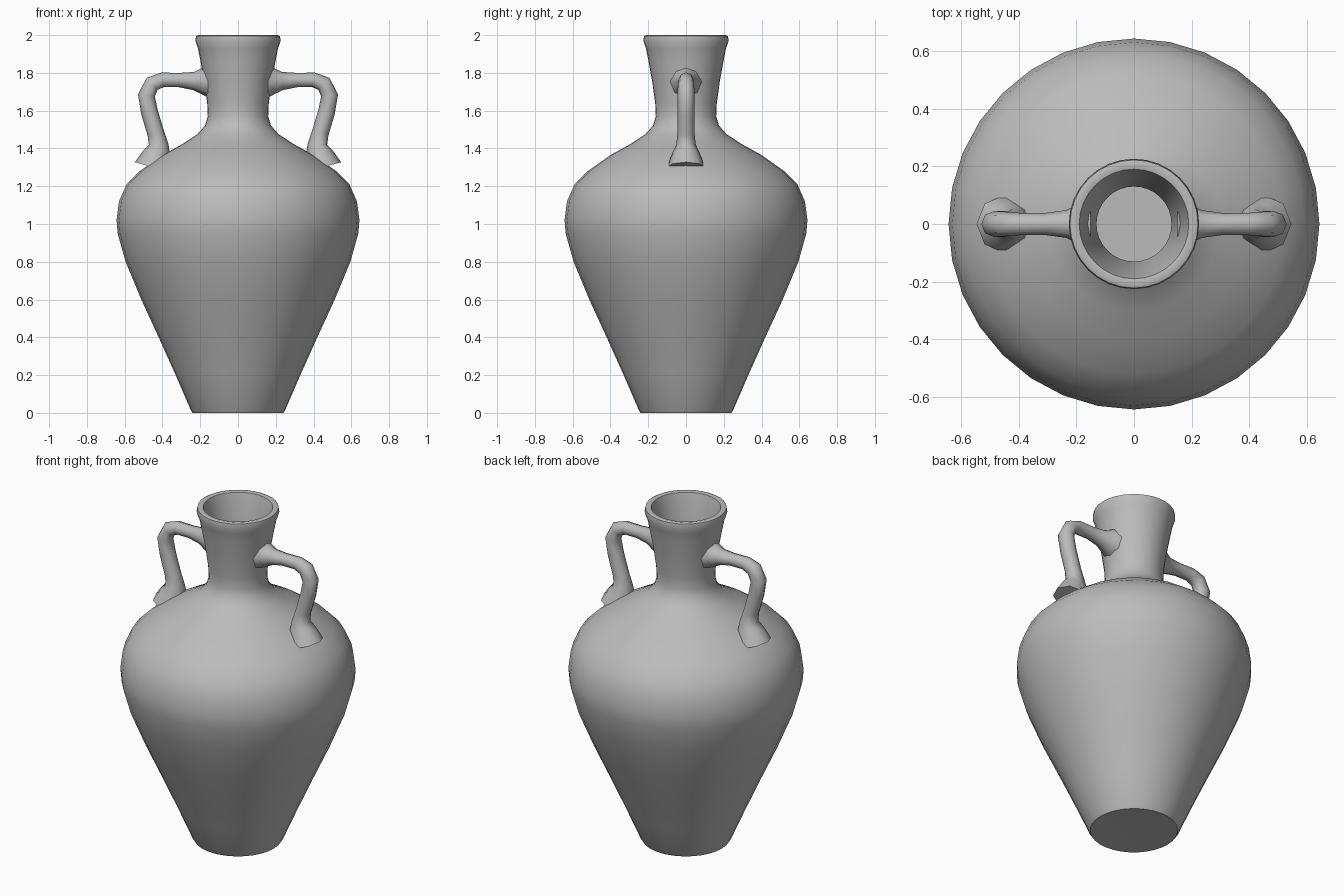
import bpy
import math

cube = bpy.data.objects.get("Cube")
if cube:
    bpy.data.objects.remove(cube)

clay = bpy.data.materials.new("grey clay")
clay.use_nodes = True
COLOR = (0.5, 0.5, 0.5, 1)
clay.diffuse_color = COLOR
clay.node_tree.nodes["Principled BSDF"].inputs["Base Color"].default_value = COLOR


def lathe(name, profile, sides):
    """Spin a (radius, height) profile that starts and ends on the axis."""
    verts, rings, faces = [], [], []
    for r, z in profile:
        count = sides if r > 0 else 1
        rings.append([len(verts) + i for i in range(count)])
        for i in range(count):
            a = math.tau * i / sides
            verts.append((r * math.cos(a), r * math.sin(a), z))
    for low, high in zip(rings, rings[1:]):
        for i in range(sides):
            j = (i + 1) % sides
            if len(low) == 1:
                faces.append((low[0], high[j], high[i]))
            elif len(high) == 1:
                faces.append((low[i], low[j], high[0]))
            else:
                faces.append((low[i], low[j], high[j], high[i]))
    mesh = bpy.data.meshes.new(name)
    mesh.from_pydata(verts, [], faces)
    obj = bpy.data.objects.new(name, mesh)
    bpy.context.collection.objects.link(obj)
    return obj


def finish(obj, angle):
    obj.data.materials.append(clay)
    bpy.ops.object.select_all(action="DESELECT")
    obj.select_set(True)
    bpy.context.view_layer.objects.active = obj
    bpy.ops.object.shade_smooth_by_angle(angle=math.radians(angle))


# Hollow jar: foot, belly, shoulder, neck and lip, then back down inside
outside = [(0, 0.01), (0.24, 0), (0.25, 0.015), (0.33, 0.2), (0.42, 0.4),
           (0.512, 0.6), (0.595, 0.8), (0.637, 0.95), (0.643, 1.02),
           (0.63, 1.12), (0.59, 1.21), (0.52, 1.28), (0.40, 1.365),
           (0.30, 1.42), (0.215, 1.475), (0.175, 1.52), (0.16, 1.57),
           (0.163, 1.64), (0.18, 1.76), (0.2, 1.87), (0.212, 1.93),
           (0.226, 1.97), (0.222, 1.995), (0.21, 2.0)]
inside = [(0.19, 1.995), (0.178, 1.95), (0.155, 1.8), (0.13, 1.64),
          (0.13, 1.52), (0.22, 1.43), (0.48, 1.26), (0.6, 1.02),
          (0.56, 0.8), (0.38, 0.4), (0.22, 0.04), (0, 0.04)]
finish(lathe("jar_body", outside + inside, 32), 50)

# Two looped handles, flared where they join the neck and the shoulder
path = [(0.155, 1.755, 0.085), (0.19, 1.757, 0.07), (0.235, 1.757, 0.048),
        (0.31, 1.762, 0.038), (0.40, 1.763, 0.039), (0.455, 1.742, 0.043),
        (0.485, 1.68, 0.045), (0.468, 1.59, 0.045), (0.435, 1.48, 0.045),
        (0.42, 1.42, 0.052), (0.43, 1.37, 0.075), (0.45, 1.30, 0.1)]
for name, side in (("left_handle", 1), ("right_handle", -1)):
    curve = bpy.data.curves.new(name, "CURVE")
    curve.dimensions = "3D"
    curve.bevel_depth = 1
    curve.bevel_resolution = 2
    curve.use_fill_caps = True
    spline = curve.splines.new("POLY")
    spline.points.add(len(path) - 1)
    for point, (x, z, radius) in zip(spline.points, path):
        point.co = (side * x, 0, z, 1)
        point.radius = radius
    handle = bpy.data.objects.new(name, curve)
    bpy.context.collection.objects.link(handle)
    bpy.ops.object.select_all(action="DESELECT")
    handle.select_set(True)
    bpy.context.view_layer.objects.active = handle
    bpy.ops.object.convert(target="MESH")
    finish(bpy.context.view_layer.objects.active, 60)
